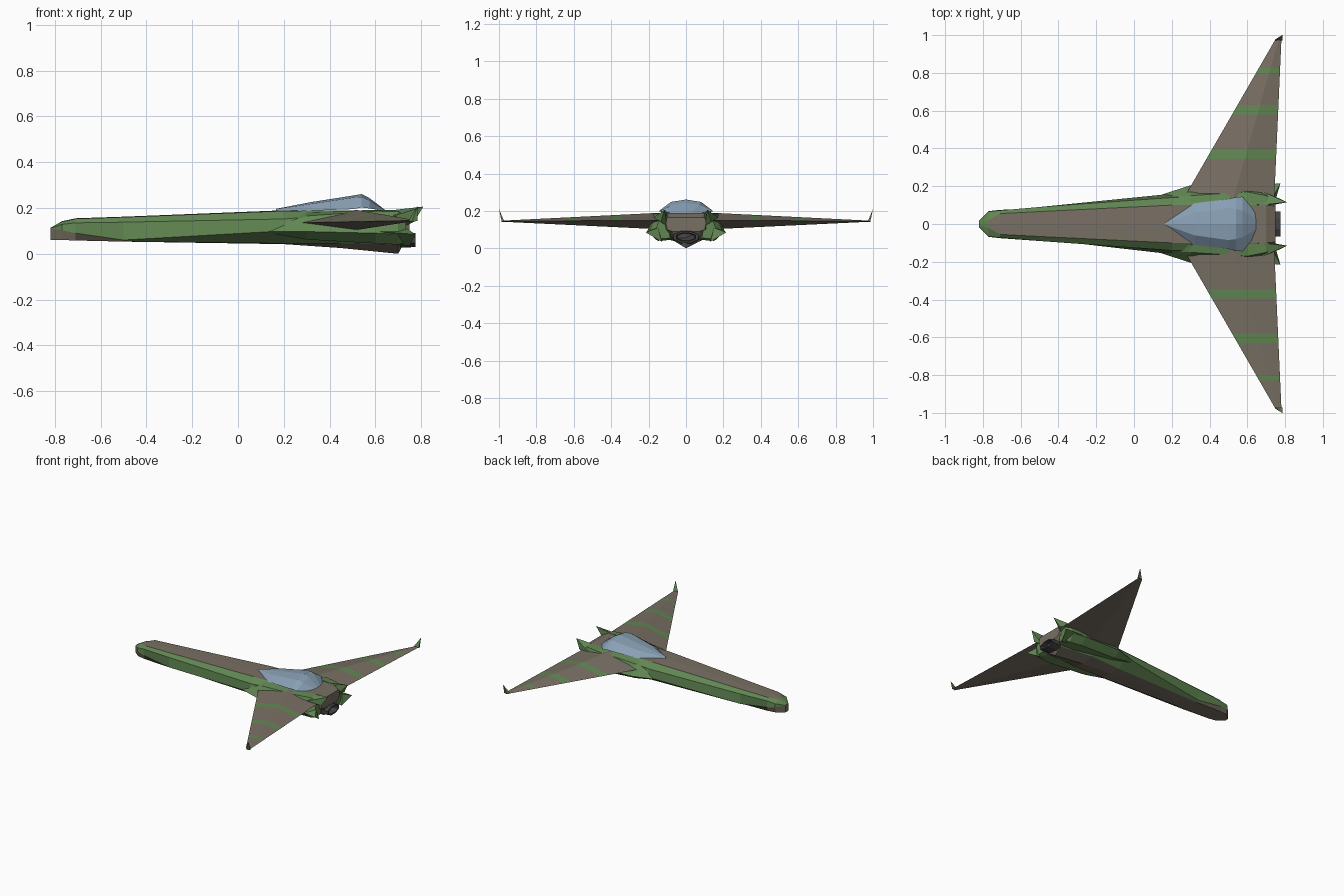
import bpy
import bmesh

cube = bpy.data.objects.get("Cube")
if cube:
    bpy.data.objects.remove(cube, do_unlink=True)


def material(name, rgb):
    m = bpy.data.materials.new(name)
    m.use_nodes = True
    m.diffuse_color = (*rgb, 1)
    bsdf = next(n for n in m.node_tree.nodes if n.type == 'BSDF_PRINCIPLED')
    bsdf.inputs["Base Color"].default_value = (*rgb, 1)
    return m


BROWN, GREEN, GLASS, DARK = range(4)
MATS = [material("warm brown hull", (0.19, 0.16, 0.125)),
        material("leaf green trim", (0.12, 0.24, 0.085)),
        material("pale blue glass", (0.25, 0.35, 0.46)),
        material("dark engine metal", (0.055, 0.055, 0.055))]


def finish(name, bm):
    bmesh.ops.recalc_face_normals(bm, faces=bm.faces)
    mesh = bpy.data.meshes.new(name)
    bm.to_mesh(mesh)
    bm.free()
    for m in MATS:
        mesh.materials.append(m)
    obj = bpy.data.objects.new(name, mesh)
    bpy.context.scene.collection.objects.link(obj)
    return obj


def loft(name, rings, colour):
    """Skin closed rings; colour(i, j) picks the material of bay i, side j."""
    bm = bmesh.new()
    vs = [[bm.verts.new(p) for p in ring] for ring in rings]
    n = len(rings[0])
    for i in range(len(vs) - 1):
        for j in range(n):
            k = (j + 1) % n
            f = bm.faces.new((vs[i][j], vs[i][k], vs[i + 1][k], vs[i + 1][j]))
            f.material_index = colour(i, j)
    for i, ring in ((0, vs[0]), (len(vs) - 2, vs[-1])):
        bm.faces.new(ring).material_index = colour(i, n // 2)
    return finish(name, bm)


def hull(name, points, mat):
    bm = bmesh.new()
    for p in points:
        bm.verts.new(p)
    bmesh.ops.convex_hull(bm, input=bm.verts)
    for f in bm.faces:
        f.material_index = mat
    return finish(name, bm)


def mirrored_ring(x, half):
    """Half outline starting on the centre line, completed across y = 0."""
    other = [(-y, z) for y, z in reversed(half) if y > 0]
    return [(x, y, z) for y, z in half + other]


# Fuselage: top panel, shoulder, flank, lower flank, belly
body = [
    (-.82, [(0, .113), (.01, .113), (.016, .111), (.017, .108), (.016, .06), (0, .06)]),
    (-.77, [(0, .142), (.02, .14), (.066, .128), (.068, .102), (.055, .06), (0, .06)]),
    (-.71, [(0, .155), (.055, .153), (.072, .135), (.075, .09), (.062, .058), (0, .058)]),
    (-.50, [(0, .162), (.066, .16), (.09, .138), (.08, .06), (.06, .053), (0, .053)]),
    (.20, [(0, .19), (.10, .187), (.14, .152), (.16, .10), (.08, .045), (0, .042)]),
    (.45, [(0, .19), (.10, .19), (.14, .17), (.15, .10), (.09, .045), (0, .025)]),
    (.70, [(0, .19), (.10, .19), (.12, .17), (.12, .10), (.065, .04), (0, 0)]),
    (.75, [(0, .165), (.095, .165), (.11, .15), (.10, .10), (.07, .09), (0, .09)]),
]


def body_colour(i, j):
    side = min(j, 9 - j)
    if i == 6 or side == 4:
        return BROWN
    if side == 0:
        return GREEN if i == 0 else BROWN
    if side == 3:
        return BROWN if i < 3 else GREEN
    return GREEN


loft("fuselage", [mirrored_ring(x, h) for x, h in body], body_colour)

# Faceted canopy
glass = [
    (.165, [(0, .196), (.004, .195), (.006, .186)]),
    (.32, [(0, .226), (.06, .218), (.11, .188)]),
    (.50, [(0, .254), (.085, .245), (.132, .195)]),
    (.54, [(0, .261), (.08, .248), (.142, .202)]),
    (.575, [(0, .243), (.07, .233), (.145, .198)]),
    (.645, [(0, .19), (.03, .19), (.06, .186)]),
]
loft("canopy", [mirrored_ring(x, h) for x, h in glass], lambda i, j: GLASS)

# Engine nozzle: eight-sided, hollow at the back
octagon = [(1, .41), (.41, 1), (-.41, 1), (-1, .41),
           (-1, -.41), (-.41, -1), (.41, -1), (1, -.41)]
nozzle = [(.68, .07, .034), (.775, .066, .031), (.775, .052, .022), (.73, .045, .018)]
loft("engine_nozzle",
     [[(x, a * ry, .06 + b * rz) for a, b in octagon] for x, ry, rz in nozzle],
     lambda i, j: DARK)

# Wing stations; every second bay is a green band on the upper skin
spans = [.10, .345, .395, .58, .63, .80, .828, .98]


def wing_ring(y, s):
    t = (y - .10) / .88
    front = .30 + (y - .20) * .577
    back = .75 + (y - .30) * .045
    chord = back - front

    def mix(a, b):
        return a + (b - a) * t
    return [(front, s * y, mix(.135, .145)),
            (front + chord * .55, s * y, mix(.192, .148)),
            (back, s * y, mix(.15, .145)),
            (front + chord * .5, s * y, mix(.10, .142))]


# Side pod outlines: inner top, outer top, outer edge, bottom, inner bottom
pod = [
    (.12, [(.135, .105), (.14, .105), (.147, .097), (.14, .092), (.13, .092)]),
    (.30, [(.11, .182), (.15, .165), (.205, .097), (.15, .062), (.08, .07)]),
    (.60, [(.105, .192), (.17, .186), (.207, .09), (.16, .045), (.08, .045)]),
    (.70, [(.10, .191), (.15, .185), (.198, .085), (.15, .04), (.075, .045)]),
    (.735, [(.105, .18), (.135, .17), (.165, .09), (.14, .05), (.085, .055)]),
]

for s, side in ((1, "left"), (-1, "right")):
    loft(side + "_wing", [wing_ring(y, s) for y in spans],
         lambda i, j: GREEN if i % 2 and j < 2 else BROWN)
    loft(side + "_pod", [[(x, s * y, z) for y, z in h] for x, h in pod],
         lambda i, j: GREEN)

    # Swept prongs behind each pod
    hull(side + "_upper_prong",
         [(.67, s * .10, .19), (.68, s * .172, .165), (.73, s * .10, .12),
          (.77, s * .135, .14), (.81, s * .115, .206)], GREEN)
    hull(side + "_lower_prong",
         [(.58, s * .20, .10), (.60, s * .12, .05), (.74, s * .15, .11),
          (.75, s * .13, .035), (.775, s * .215, .085)], GREEN)

    # Upturned wing tip
    hull(side + "_winglet",
         [(.745, s * .972, .145), (.785, s * .972, .145), (.76, s * .985, .14),
          (.785, s * .985, .143), (.785, s * 1.0, .21)], GREEN)
